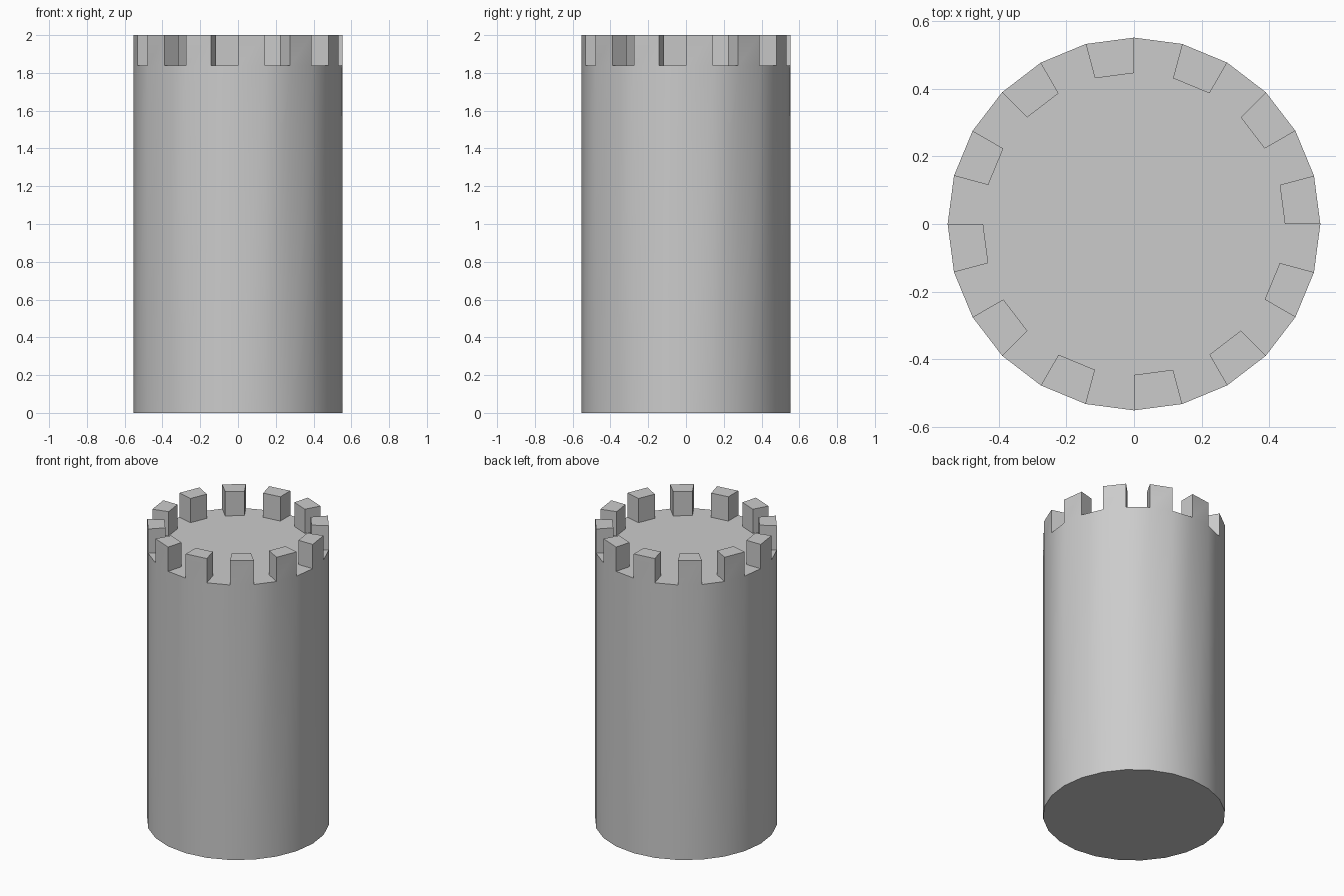
import bpy, bmesh
from math import cos, sin, pi, radians

if "Cube" in bpy.data.objects:
    bpy.data.objects.remove(bpy.data.objects["Cube"])

SIDES, R_OUT, R_IN = 24, 0.552, 0.447
DECK, TOP = 1.838, 2.0

bm = bmesh.new()


def ring(radius, z):
    return [bm.verts.new((radius * cos(2 * pi * i / SIDES),
                          radius * sin(2 * pi * i / SIDES), z)) for i in range(SIDES)]


def bridge(a, b):
    return [bm.faces.new((a[i], a[(i + 1) % SIDES], b[(i + 1) % SIDES], b[i]))
            for i in range(SIDES)]


# Tower body: base, wall, rim band and deck
base, edge, inner = ring(R_OUT, 0), ring(R_OUT, DECK), ring(R_IN, DECK)
bm.faces.new(base[::-1])
bridge(base, edge)
rim = bridge(edge, inner)
bm.faces.new(inner)

# Battlements: raise every other rim segment
raised = bmesh.ops.extrude_face_region(bm, geom=rim[::2])
for item in raised["geom"]:
    if isinstance(item, bmesh.types.BMVert):
        item.co.z = TOP
bmesh.ops.delete(bm, geom=[f for f in rim[::2] if f.is_valid], context='FACES')
bmesh.ops.recalc_face_normals(bm, faces=bm.faces)

mesh = bpy.data.meshes.new("castle_tower")
bm.to_mesh(mesh)
bm.free()
tower = bpy.data.objects.new("castle_tower", mesh)
bpy.context.collection.objects.link(tower)

# Smooth round wall with crisp battlement edges
bpy.context.view_layer.objects.active = tower
tower.select_set(True)
bpy.ops.object.shade_smooth_by_angle(angle=radians(30))
